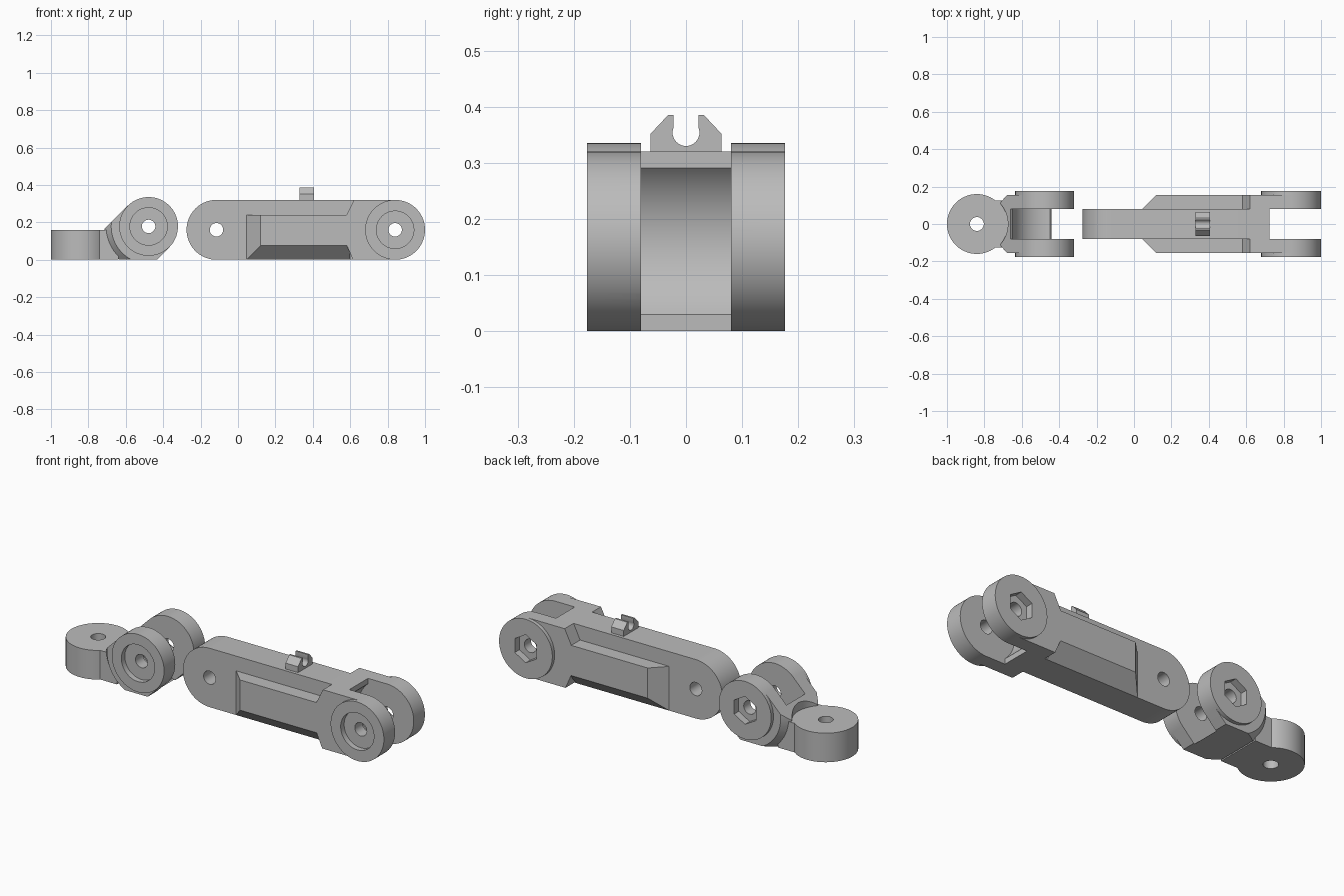
import bpy, bmesh, math
from mathutils import Vector

if "Cube" in bpy.data.objects:
    bpy.data.objects.remove(bpy.data.objects["Cube"])

grey = bpy.data.materials.new("grey")
grey.diffuse_color = (0.5, 0.5, 0.5, 1)
grey.use_nodes = True
grey.node_tree.nodes["Principled BSDF"].inputs["Base Color"].default_value = grey.diffuse_color


def make(name, bm):
    bmesh.ops.recalc_face_normals(bm, faces=bm.faces)
    me = bpy.data.meshes.new(name)
    bm.to_mesh(me)
    bm.free()
    ob = bpy.data.objects.new(name, me)
    bpy.context.collection.objects.link(ob)
    me.materials.append(grey)
    return ob


def extrude(name, pts, step):
    """Closed outline of 3D points swept along a vector."""
    bm = bmesh.new()
    f = bm.faces.new([bm.verts.new(p) for p in pts])
    r = bmesh.ops.extrude_face_region(bm, geom=[f])
    bmesh.ops.translate(bm, vec=step, verts=[v for v in r["geom"] if isinstance(v, bmesh.types.BMVert)])
    return make(name, bm)


def prism(name, pts, y0, y1):
    return extrude(name, [(x, y0, z) for x, z in pts], (0, y1 - y0, 0))


def box(name, x0, x1, y0, y1, z0, z1):
    return prism(name, [(x0, z0), (x1, z0), (x1, z1), (x0, z1)], y0, y1)


def circle(c, r, n=72, start=0.0, sweep=2 * math.pi, closed=True):
    d = n if closed else n - 1
    return [(c[0] + r * math.cos(start + sweep * i / d),
             c[1] + r * math.sin(start + sweep * i / d)) for i in range(n)]


def disc(name, c, r, y0, y1, n=72):
    return prism(name, circle(c, r, n, math.pi / 2), y0, y1)


def post(name, c, r, z0, z1):
    return extrude(name, [(x, y, z0) for x, y in circle(c, r)], (0, 0, z1 - z0))


def hull(name, pts):
    bm = bmesh.new()
    for p in pts:
        bm.verts.new(p)
    bmesh.ops.convex_hull(bm, input=bm.verts)
    return make(name, bm)


def combine(ob, op, *others):
    for o in others:
        m = ob.modifiers.new("cut", 'BOOLEAN')
        m.operation, m.solver, m.object = op, 'EXACT', o
        bpy.context.view_layer.objects.active = ob
        bpy.ops.object.modifier_apply(modifier=m.name)
        bpy.data.objects.remove(o)
    return ob


def fork_discs(ob, c, r):
    combine(ob, 'UNION', *[disc("cheek", c, r, *ys) for ys in ((-0.176, -0.06), (0.06, 0.176))])


def fork_cuts(ob, c, slot_pts):
    """Slot with round bottom, pin hole, bolt head recess and hex nut recess."""
    combine(ob, 'DIFFERENCE',
            prism("slot", slot_pts, -0.08, 0.08),
            disc("slot_round", c, 0.174, -0.08, 0.08),
            disc("pin_hole", c, 0.036, -0.3, 0.3, 40),
            disc("bolt_recess", c, 0.1, -0.3, -0.146),
            disc("nut_recess", c, 0.076, 0.136, 0.3, 6))


def finish(ob):
    bpy.ops.object.select_all(action='DESELECT')
    ob.select_set(True)
    bpy.context.view_layer.objects.active = ob
    bpy.ops.object.shade_smooth_by_angle(angle=math.radians(25))


# long arm: slab with round eye end
R = 0.16
EYE, FORK = (-0.115, R), (0.84, R)
outline = circle(EYE, R, 37, math.pi / 2, math.pi, False) + [(0.84, 0), (0.84, 2 * R)]
arm = prism("long_arm", outline, -0.08, 0.08)

# thick fork base and chamfered side blocks
combine(arm, 'UNION', prism("fork_base", [(0.615, 0), (0.84, 0), (0.84, 0.32), (0.62, 0.32),
                                          (0.58, 0.24), (0.58, 0.08)], -0.156, 0.156))
for s in (-1, 1):
    pts = [(x, s * 0.07, z) for x in (0.035, 0.6) for z in (-0.01, 0.24)]
    pts += [(x, s * 0.156, z) for x in (0.121, 0.6) for z in (0.076, 0.24)]
    block = hull("side_block", pts)
    combine(block, 'DIFFERENCE', box("trim", -0.1, 0.7, -0.3, 0.3, -0.2, 0))
    combine(arm, 'UNION', block)
fork_discs(arm, FORK, R)
fork_cuts(arm, FORK, [(0.725, -0.1), (1.1, -0.1), (1.1, 0.5), (0.725, 0.5)])
combine(arm, 'DIFFERENCE', disc("eye_hole", EYE, 0.036, -0.3, 0.3, 40))
finish(arm)

# cable clip on top of the arm
half = [(0.063, 0.315), (0.063, 0.352), (0.032, 0.385), (0.022, 0.385)]
clip_pts = half + circle((0, 0.354), 0.024, 21, math.radians(24), math.radians(-228), False)
clip_pts += [(-y, z) for y, z in reversed(half)]
clip = extrude("cable_clip", [(0.33, y, z) for y, z in clip_pts], (0.075, 0, 0))
finish(clip)

# short joint: tilted fork body with conical shoulders
C, r2 = (-0.478, 0.178), 0.157
k = math.sqrt(0.5)


def tilt(a, b):
    """Point at a along the tilted fork axis (down-left) and b across it (up-left)."""
    return (C[0] - k * a - k * b, C[1] - k * a + k * b)


joint = hull("short_joint", [(x, y, z) for y, r in ((-0.156, 0.2), (-0.115, 0.236), (0.115, 0.236), (0.156, 0.2))
                             for x, z in circle(C, r)])
low = tilt(0, -r2)
combine(joint, 'INTERSECT', prism("strip", [tilt(0, r2), tilt(0.3, r2), (-0.9, 0),
                                            (low[0] - low[1], 0), low], -0.3, 0.3))

# neck and upright eye
KN = (-0.84, 0)
combine(joint, 'UNION', box("neck", -0.84, -0.64, -0.125, 0.125, 0, 0.158))
combine(joint, 'DIFFERENCE', post("clearance", KN, 0.166, 0.158, 0.5))
combine(joint, 'UNION', post("upright_eye", KN, 0.16, 0, 0.158))
fork_discs(joint, C, r2)
fork_cuts(joint, C, [tilt(0.1, 0.4), tilt(0.1, -0.4), tilt(-0.4, -0.4), tilt(-0.4, 0.4)])
combine(joint, 'DIFFERENCE', post("eye_hole", KN, 0.037, -0.1, 0.4))
finish(joint)
